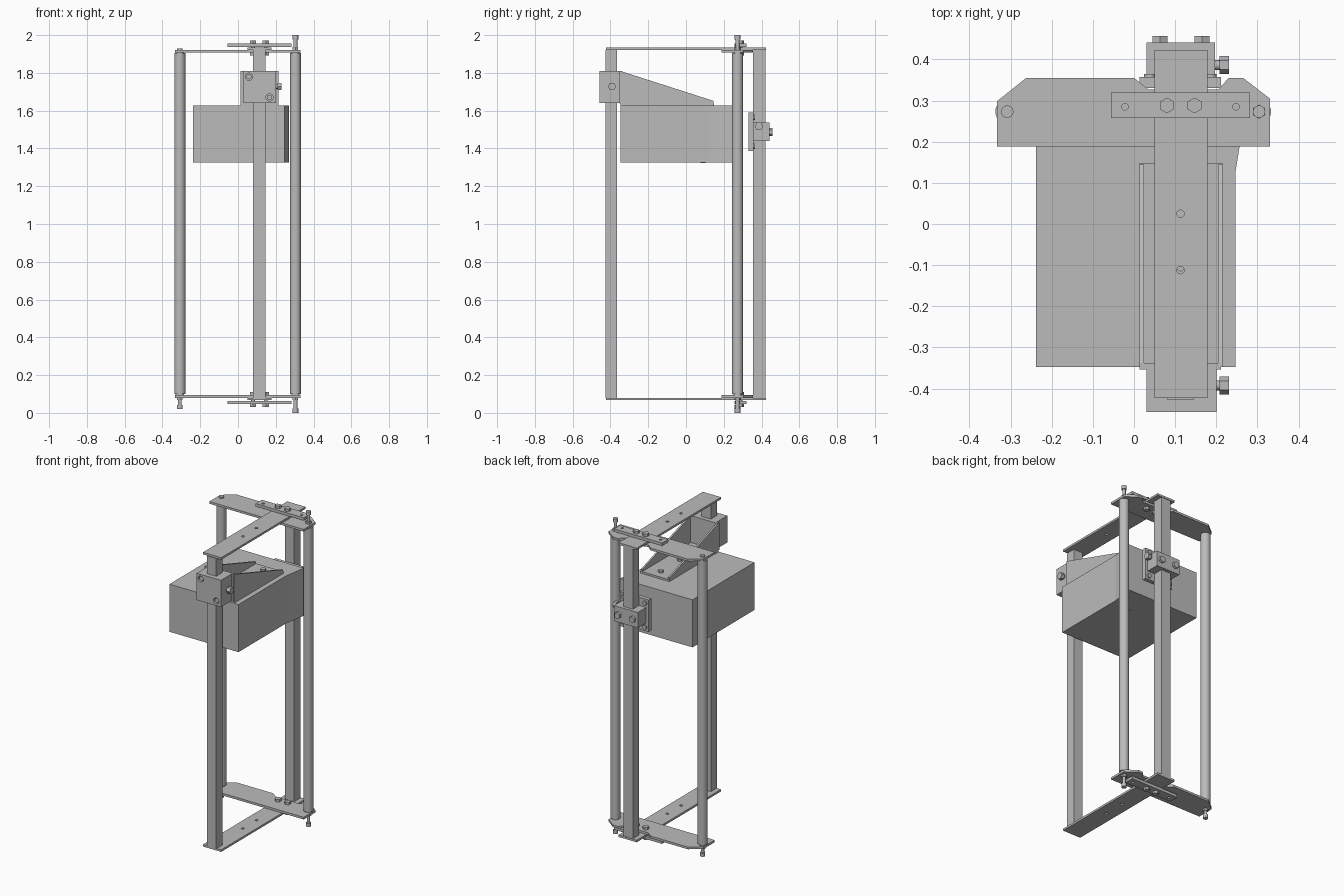
import bpy, bmesh, math
from mathutils import Matrix, Vector

if "Cube" in bpy.data.objects:
    bpy.data.objects.remove(bpy.data.objects["Cube"], do_unlink=True)

steel = bpy.data.materials.new("grey_steel")
steel.use_nodes = True
steel.diffuse_color = (0.5, 0.5, 0.5, 1)
steel.node_tree.nodes["Principled BSDF"].inputs["Base Color"].default_value = (0.5, 0.5, 0.5, 1)

MID = 1.001          # height of the mirror plane between top and bottom
CX = 0.113           # x of the post line


def add(name, bm, smooth=False):
    bmesh.ops.recalc_face_normals(bm, faces=bm.faces)
    me = bpy.data.meshes.new(name)
    bm.to_mesh(me)
    bm.free()
    me.materials.append(steel)
    ob = bpy.data.objects.new(name, me)
    bpy.context.collection.objects.link(ob)
    if smooth:
        bpy.ops.object.select_all(action='DESELECT')
        bpy.context.view_layer.objects.active = ob
        ob.select_set(True)
        bpy.ops.object.shade_smooth_by_angle(angle=math.radians(35))
    return ob


def box(name, x, y, z):
    bm = bmesh.new()
    bmesh.ops.create_cube(bm, size=1)
    for v in bm.verts:
        v.co = [a + (b - a) * (c + 0.5) for (a, b), c in zip((x, y, z), v.co)]
    return add(name, bm)


def cyl(name, start, axis, length, r, sides=24):
    d = Vector({'x': (1, 0, 0), 'y': (0, 1, 0), 'z': (0, 0, 1)}[axis])
    bm = bmesh.new()
    bmesh.ops.create_cone(bm, cap_ends=True, segments=sides, radius1=r, radius2=r, depth=abs(length))
    rot = Vector((0, 0, 1)).rotation_difference(d).to_matrix().to_4x4()
    bm.transform(Matrix.Translation(Vector(start) + d * length / 2) @ rot)
    return add(name, bm, sides > 8)


def prism(name, outline, axis, lo, hi):
    # extrude a closed outline along x or z
    bm = bmesh.new()
    def place(u, v, w):
        return (w, u, v) if axis == 'x' else (u, v, w)
    face = bm.faces.new([bm.verts.new(place(u, v, lo)) for u, v in outline])
    top = bmesh.ops.extrude_face_region(bm, geom=[face])["geom"]
    for g in top:
        if isinstance(g, bmesh.types.BMVert):
            g.co += Vector(place(0, 0, hi - lo))
    return add(name, bm)


def drill(ob, centres, axis, r):
    # cut round holes through a part
    for c in centres:
        cutter = cyl(ob.name + "_drill", c, axis, 0.4, r)
        cutter.location['xyz'.index(axis)] = -0.2
        cutter.hide_render = True
        cutter.hide_viewport = True
        m = ob.modifiers.new("hole", 'BOOLEAN')
        m.object = cutter
        m.solver = 'EXACT'


# posts
box("front_post", (0.08, 0.146), (-0.427, -0.364), (0.08, 1.922))
box("back_post", (0.08, 0.146), (0.355, 0.42), (0.08, 1.922))

# end frames, built for the top and mirrored for the bottom
YOKE = [(-0.333, 0.188), (0.33, 0.188), (0.33, 0.305), (0.265, 0.355), (0.23, 0.355), (0.205, 0.327),
        (0.035, 0.327), (0.0, 0.355), (-0.262, 0.355), (-0.333, 0.298)]
RODS = {"left": 0.304, "right": -0.308}
for end, s in (("top", 1), ("bottom", -1)):
    def h(z):
        return z if s > 0 else 2 * MID - z
    def span(a, b):
        return tuple(sorted((h(a), h(b))))
    prism(end + "_yoke_plate", YOKE, 'z', *span(1.908, 1.922))
    bar = box(end + "_bar", (0.05, 0.178), (-0.423, 0.423), span(1.922, 1.935))
    drill(bar, [(CX, 0.025, h(1.93)), (CX, -0.112, h(1.93))], 'z', 0.009)
    cross = box(end + "_cross_plate", (-0.056, 0.282), (0.258, 0.32), span(1.938, 1.956))
    drill(cross, [(-0.022, 0.285, h(1.95)), (0.248, 0.285, h(1.95))], 'z', 0.008)
    for x in (0.08, 0.147):
        cyl(end + "_bolt_head", (x, 0.288, h(1.956)), 'z', 0.016 * s, 0.019, 6)
        cyl(end + "_bolt_shank", (x, 0.288, h(1.9)), 'z', 0.06 * s, 0.01)
        cyl(end + "_bolt_nut", (x, 0.288, h(1.892)), 'z', 0.016 * s, 0.019, 6)

# guide rods with end screws
for side, x in RODS.items():
    cyl(side + "_guide_rod", (x, 0.273, 0.1), 'z', 1.804, 0.029, 40)
    tips = ((1, 1.904, 2.0 if side == "left" else 1.93),
            (-1, 0.1, 0.0 if side == "left" else 0.02))
    for s, base, tip in tips:
        cyl(side + "_rod_collar", (x, 0.273, base), 'z', 0.01 * s, 0.022)
        cyl(side + "_rod_screw", (x, 0.273, base), 'z', tip - base - 0.01 * s, 0.010)
        if abs(tip - base) > 0.05:
            cyl(side + "_rod_lock_nut", (x, 0.273, base + 0.018 * s), 'z', 0.014 * s, 0.017, 6)
        cyl(side + "_rod_screw_head", (x, 0.273, tip - 0.022 * s), 'z', 0.022 * s, 0.015)

# main housing with a tapered rear side
prism("housing", [(-0.238, -0.348), (0.247, -0.348), (0.247, 0.13), (0.271, 0.275), (-0.238, 0.275)],
      'z', 1.325, 1.627)
cyl("housing_bottom_screw", (CX, 0.09, 1.325), 'z', -0.003, 0.012)

# gusseted bracket on the housing
box("bracket_base", (0.013, 0.215), (-0.347, 0.148), (1.627, 1.639))
box("bracket_front", (0.013, 0.212), (-0.353, -0.338), (1.637, 1.81))
GUSSET = [(-0.347, 1.637), (0.145, 1.637), (0.145, 1.652), (-0.347, 1.81)]
for x in (0.013, 0.204):
    prism("bracket_gusset", GUSSET, 'x', x, x + 0.011)
for y in (0.09, -0.1):
    cyl("bracket_screw", (CX, y, 1.639), 'z', 0.014, 0.016, 6)


def side_bolt(name, y, z):
    cyl(name + "_shank", (0.19, y, z), 'x', 0.02, 0.012)
    cyl(name + "_head", (0.208, y, z), 'x', 0.023, 0.022, 6)


# front clamp with two sunken screws
block = box("front_clamp", (0.03, 0.2), (-0.457, -0.353), (1.64, 1.81))
SCREWS = [(0.058, -0.4, 1.78), (0.167, -0.4, 1.67)]
drill(block, SCREWS, 'y', 0.019)
for x, _, z in SCREWS:
    cyl("front_clamp_screw", (x, -0.45, z), 'y', 0.1, 0.014)
side_bolt("front_clamp_bolt", -0.392, 1.728)

# rear clamp and its mounting plate
box("rear_plate", (0.013, 0.212), (0.33, 0.357), (1.387, 1.59))
box("rear_clamp", (0.03, 0.197), (0.357, 0.441), (1.44, 1.538))
for x in (0.063, 0.165):
    cyl("rear_clamp_bolt", (x, 0.441, 1.488), 'y', 0.016, 0.021, 6)
for x in (0.038, 0.187):
    for z in (1.412, 1.565):
        cyl("rear_plate_screw", (x, 0.357, z), 'y', 0.008, 0.014)
side_bolt("rear_clamp_bolt_side", 0.386, 1.517)
